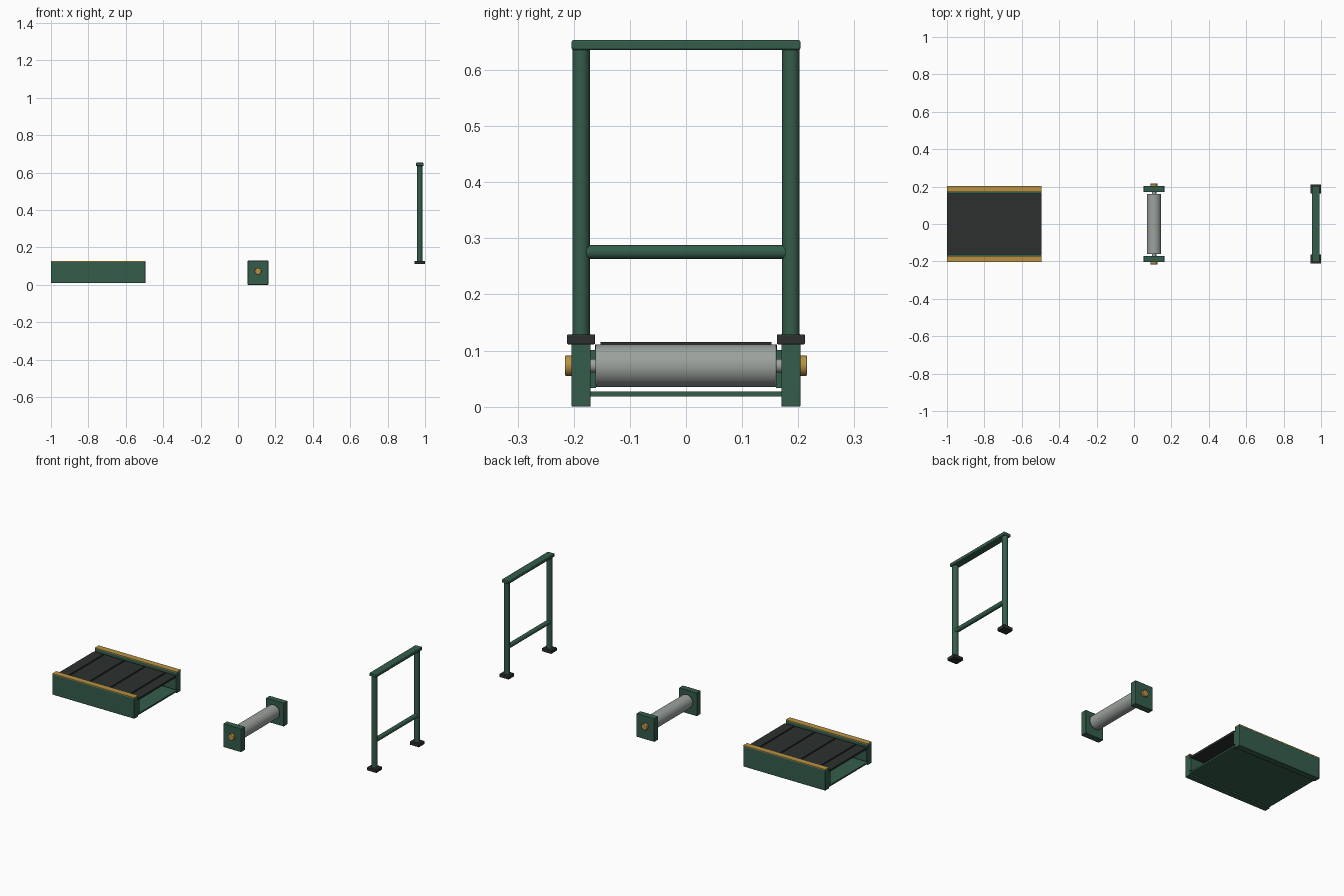
import bpy, math

if "Cube" in bpy.data.objects:
    bpy.data.objects.remove(bpy.data.objects["Cube"])


def material(name, rgb):
    m = bpy.data.materials.new(name)
    m.diffuse_color = (*rgb, 1)
    m.use_nodes = True
    m.node_tree.nodes["Principled BSDF"].inputs["Base Color"].default_value = m.diffuse_color
    return m


GREEN = material("green paint", (0.035, 0.11, 0.07))
GOLD = material("gold trim", (0.48, 0.29, 0.06))
BLACK = material("black rubber", (0.025, 0.03, 0.028))
STEEL = material("steel", (0.33, 0.36, 0.34))


def finish(o, name, mat, bevel):
    o.name = name
    o.data.materials.append(mat)
    if bevel:
        b = o.modifiers.new("bevel", 'BEVEL')
        b.width, b.segments = bevel, 2
    bpy.ops.object.shade_smooth_by_angle(angle=math.radians(40))
    return o


def box(name, x, y, z, mat, bevel=0.0):
    """Box from (min, max) ranges."""
    r = (x, y, z)
    bpy.ops.mesh.primitive_cube_add(size=1, location=[(a + b) / 2 for a, b in r])
    o = bpy.context.object
    o.scale = [b - a for a, b in r]
    bpy.ops.object.transform_apply(location=False, rotation=False, scale=True)
    return finish(o, name, mat, bevel)


def rod(name, axis, x, y, z, radius, mat, bevel=0.0):
    """Cylinder along y or z; the range of that axis is a (min, max) pair."""
    a, b = y if axis == 'y' else z
    mid = (a + b) / 2
    loc = (x, mid, z) if axis == 'y' else (x, y, mid)
    rot = (math.pi / 2, 0, 0) if axis == 'y' else (0, 0, 0)
    bpy.ops.mesh.primitive_cylinder_add(vertices=32, radius=radius, depth=b - a,
                                        location=loc, rotation=rot)
    return finish(bpy.context.object, name, mat, bevel)


def span(s, a, b):
    return tuple(sorted((s * a, s * b)))


BED = (-1.0, -0.495)
PX, PZ = 0.107, 0.073   # roller axis
HX = 0.9715             # guard frame position

# Conveyor bed: belt, seams and bottom pan
box("belt", BED, (-0.162, 0.162), (0.1, 0.111), BLACK)
box("bottom_pan", BED, (-0.172, 0.172), (0.018, 0.027), GREEN)
for i in range(4):
    x = -0.936 + i * 0.1265
    box("belt_seam", (x - 0.003, x + 0.003), (-0.152, 0.152), (0.11, 0.1155), BLACK)

# Roller with its axle
rod("roller", 'y', PX, (-0.161, 0.161), PZ, 0.038, STEEL, 0.002)
rod("roller_axle", 'y', PX, (-0.19, 0.19), PZ, 0.012, STEEL)

# Guard frame bars
box("top_bar", (HX - 0.021, HX + 0.021), (-0.204, 0.204), (0.636, 0.653), GREEN, 0.003)
rod("cross_bar", 'y', HX, (-0.185, 0.185), 0.2755, 0.0125, GREEN)

# Mirrored side parts
for s, side in ((-1, "front"), (1, "back")):
    thick = span(s, 0.17, 0.204)
    box(side + "_rail", BED, thick, (0.01, 0.124), GREEN, 0.002)
    box(side + "_rail_cap", BED, thick, (0.123, 0.128), GOLD)
    box(side + "_inner_lip", BED, span(s, 0.16, 0.172), (0.033, 0.1005), GREEN)
    box(side + "_end_plate", (PX - 0.055, PX + 0.055), thick, (0, 0.13), GREEN, 0.002)
    rod(side + "_axle_cap", 'y', PX, span(s, 0.2, 0.216), PZ, 0.018, GOLD, 0.002)
    rod(side + "_post", 'z', HX, s * 0.187, (0.115, 0.64), 0.0155, GREEN)
    box(side + "_foot", (HX - 0.0285, HX + 0.0285), span(s, 0.162, 0.212),
        (0.111, 0.129), BLACK, 0.002)
